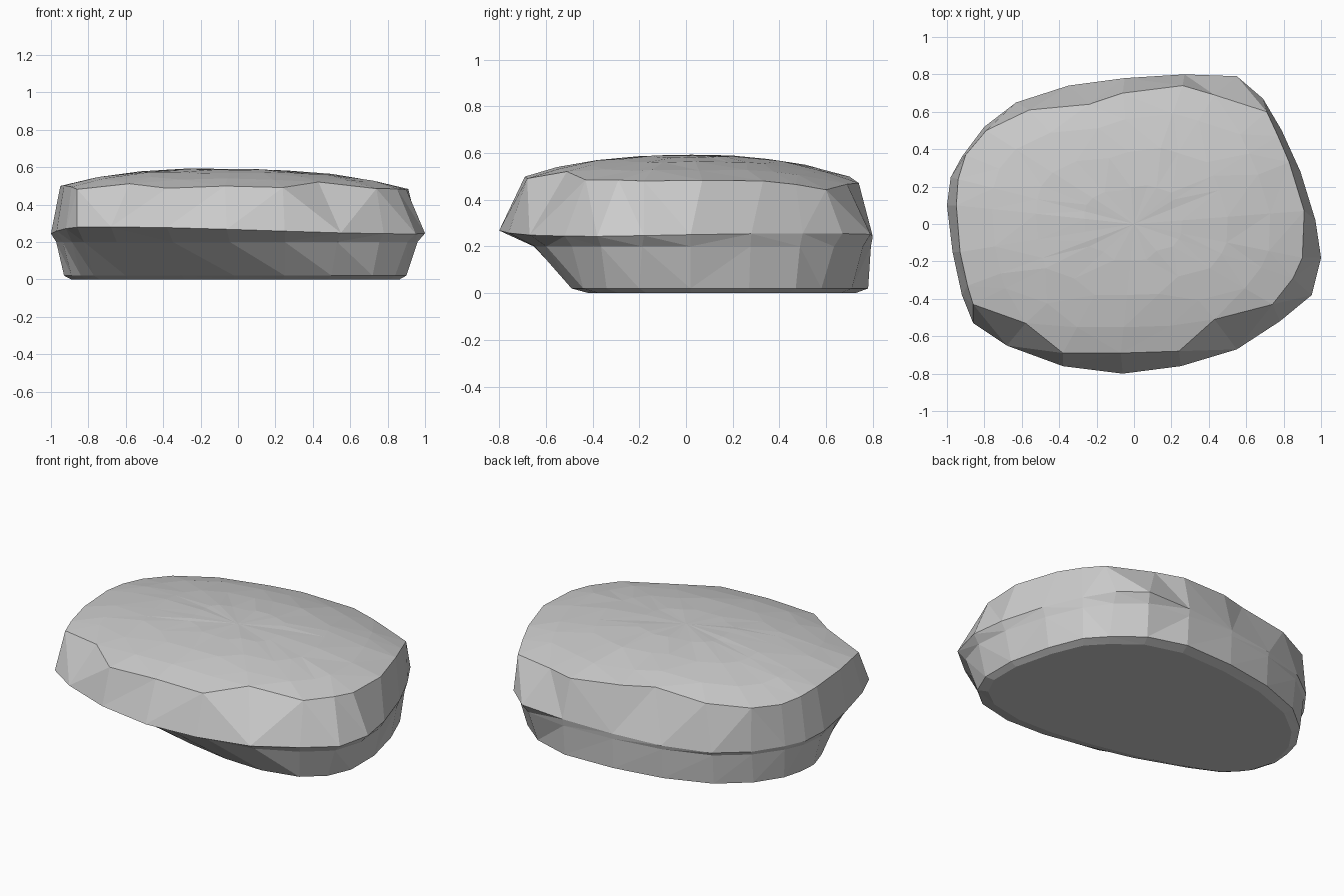
import bpy
import bmesh
import math
import random

random.seed(4)

default_cube = bpy.data.objects.get("Cube")
if default_cube:
    bpy.data.objects.remove(default_cube, do_unlink=True)

# Plan outline at the widest level of the stone, counter-clockwise
WAIST = [
    (1, -.18), (.97, .02), (.89, .28), (.79, .5), (.69, .67), (.55, .79),
    (.27, .8), (-.05, .78), (-.35, .74), (-.63, .65), (-.8, .52), (-.92, .36),
    (-.98, .25), (-1, .1), (-.97, -.15), (-.92, -.38), (-.86, -.53), (-.68, -.65),
    (-.38, -.76), (-.06, -.8), (.25, -.76), (.55, -.67), (.78, -.52), (.95, -.38),
]

# Plan outline of the upper rim, matched point by point to the waist
RIM = [
    (.9, -.18), (.91, .07), (.83, .33), (.77, .47), (.71, .6), (.43, .69),
    (.26, .74), (-.06, .7), (-.24, .64), (-.56, .61), (-.79, .5), (-.9, .37),
    (-.94, .24), (-.95, .1), (-.93, -.15), (-.89, -.33), (-.86, -.43), (-.58, -.53),
    (-.38, -.69), (-.07, -.69), (.24, -.68), (.43, -.51), (.74, -.43), (.85, -.29),
]

# Plan outline just above the ground, deeply cut back along the front
FOOT = [
    (.9, -.2), (.9, .02), (.84, .27), (.76, .47), (.66, .58), (.5, .71),
    (.27, .78), (-.05, .77), (-.35, .72), (-.62, .62), (-.79, .48), (-.89, .33),
    (-.92, .22), (-.93, .1), (-.89, -.03), (-.84, -.1), (-.77, -.17), (-.6, -.25),
    (-.3, -.36), (-.02, -.43), (.25, -.48), (.5, -.49), (.72, -.44), (.84, -.34),
]


def dome_height(x, y):
    """Low crown that falls away to the rim and tilts slightly to one side."""
    return .59 - .1 * math.hypot(x / .95, y / .72) ** 2.6 - .015 * x


def cap_ring(mesh, scale):
    """Rim outline shrunk towards the crown and laid on the dome."""
    ring = []
    for x, y in RIM:
        x, y = x * scale, y * scale
        ring.append(mesh.verts.new((x, y, dome_height(x, y) + random.uniform(-.003, .003))))
    return ring


def bridge(mesh, below, above):
    count = len(below)
    for i in range(count):
        j = (i + 1) % count
        mesh.faces.new((below[i], below[j], above[j], above[i]))


stone_mesh = bmesh.new()
new_vert = stone_mesh.verts.new

# Flat base, foot, underside, overhanging waist, rim and low dome
base = [new_vert((x * .96, y * (.85 if y < 0 else .93), 0)) for x, y in FOOT]
foot = [new_vert((x, y, .02)) for x, y in FOOT]
underside = [new_vert((fx + (wx - fx) * .6, fy + (wy - fy) * .6, .2))
             for (fx, fy), (wx, wy) in zip(FOOT, WAIST)]
waist = [new_vert((x, y, .25 - .02 * y + .04 * x * y)) for x, y in WAIST]
cap = [cap_ring(stone_mesh, scale) for scale in (1, .8, .55, .28)]

rings = [base, foot, underside, waist] + cap
for below, above in zip(rings, rings[1:]):
    bridge(stone_mesh, below, above)

# Close the base with one flat face and the crown with a fan
stone_mesh.faces.new(list(reversed(base)))
crown = new_vert((0, 0, dome_height(0, 0)))
top = cap[-1]
for i, vert in enumerate(top):
    stone_mesh.faces.new((vert, top[(i + 1) % len(top)], crown))

# Irregular triangular facets
bmesh.ops.recalc_face_normals(stone_mesh, faces=stone_mesh.faces)
quads = [face for face in stone_mesh.faces if len(face.verts) == 4]
bmesh.ops.triangulate(stone_mesh, faces=quads, quad_method='SHORT_EDGE')

mesh = bpy.data.meshes.new("stone")
stone_mesh.to_mesh(mesh)
stone_mesh.free()
stone = bpy.data.objects.new("stone", mesh)
bpy.context.collection.objects.link(stone)

# Plain grey stone colour
grey = bpy.data.materials.new("stone grey")
grey.use_nodes = True
colour = (.6, .6, .6, 1)
grey.diffuse_color = colour
grey.node_tree.nodes["Principled BSDF"].inputs["Base Color"].default_value = colour
mesh.materials.append(grey)
